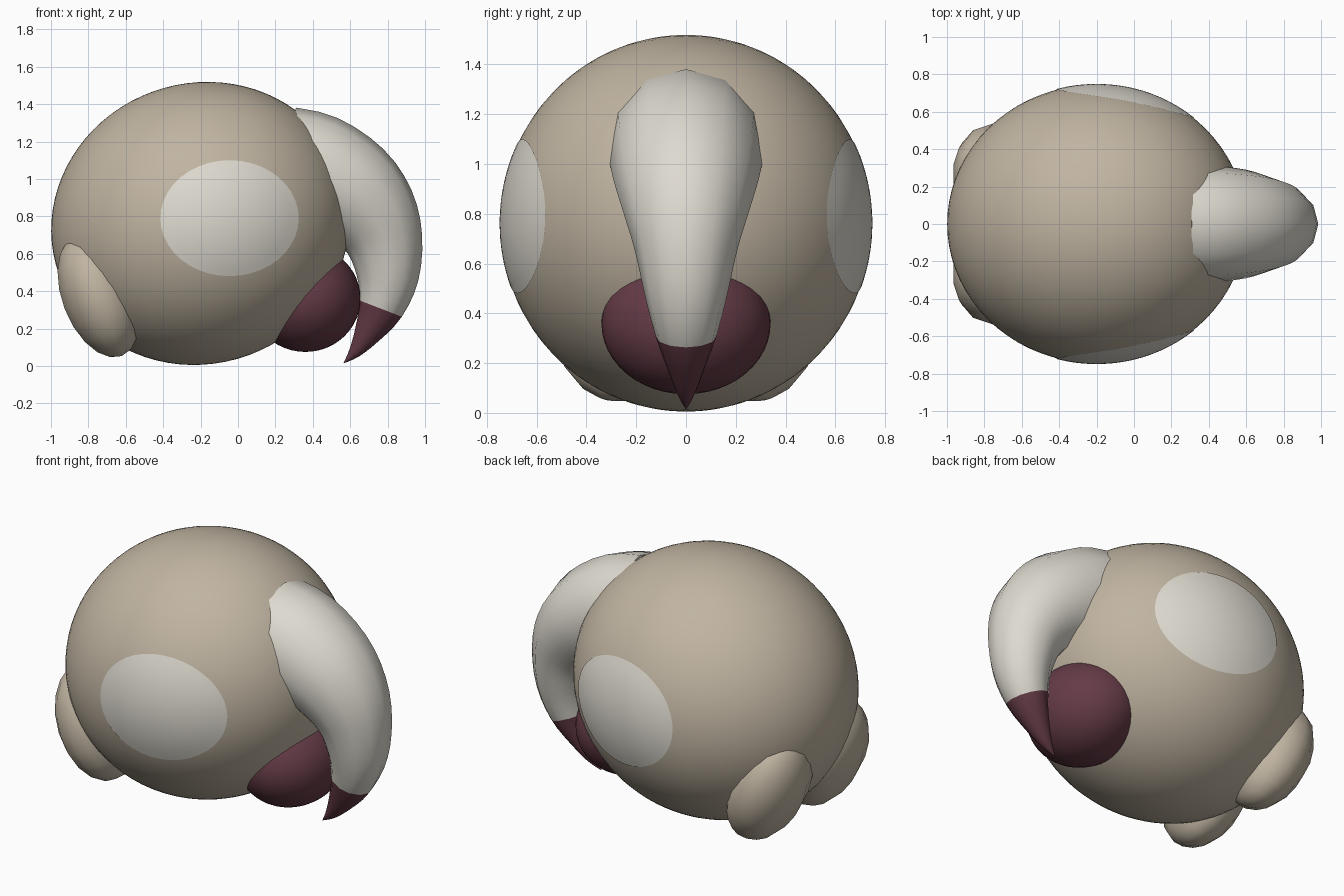
import bpy, bmesh, math
from mathutils import Vector, Matrix

cube = bpy.data.objects.get("Cube")
if cube:
    bpy.data.objects.remove(cube, do_unlink=True)


def material(name, color):
    m = bpy.data.materials.new(name)
    m.use_nodes = True
    m.diffuse_color = (*color, 1)
    bsdf = next(n for n in m.node_tree.nodes if n.type == "BSDF_PRINCIPLED")
    bsdf.inputs["Base Color"].default_value = (*color, 1)
    bsdf.inputs["Roughness"].default_value = 0.8
    return m


TAN = material("warm tan", (0.53, 0.46, 0.36))
CREAM = material("pale cream", (0.73, 0.70, 0.63))
MAROON = material("dark maroon", (0.13, 0.044, 0.062))


def finish(bm, name, mats):
    bmesh.ops.recalc_face_normals(bm, faces=bm.faces)
    mesh = bpy.data.meshes.new(name)
    bm.to_mesh(mesh)
    bm.free()
    for m in mats:
        mesh.materials.append(m)
    for p in mesh.polygons:
        p.use_smooth = True
    obj = bpy.data.objects.new(name, mesh)
    bpy.context.collection.objects.link(obj)
    return obj


def ellipsoid(name, center, radii, tilt, mat, segments, rings):
    """Ellipsoid whose long axis is tilted up in the xz plane by tilt degrees."""
    bm = bmesh.new()
    bmesh.ops.create_uvsphere(bm, u_segments=segments, v_segments=rings, radius=1)
    bm.transform(Matrix.Translation(center)
                 @ Matrix.Rotation(math.radians(-tilt), 4, "Y")
                 @ Matrix.Diagonal((*radii, 1)))
    return finish(bm, name, [mat])


# Body
BODY_C = Vector((-0.2, 0, 0.762))
BODY_R = Vector((0.805, 0.745, 0.75))
BODY_TILT = 20
ellipsoid("body", BODY_C, BODY_R, BODY_TILT, TAN, 72, 40)


def body_depth(x, z):
    """Half depth of the body at a point of the xz plane."""
    t = math.radians(BODY_TILT)
    dx, dz = x - BODY_C.x, z - BODY_C.z
    u = (dx * math.cos(t) + dz * math.sin(t)) / BODY_R.x
    w = (dz * math.cos(t) - dx * math.sin(t)) / BODY_R.z
    return BODY_R.y * math.sqrt(max(0, 1 - u * u - w * w))


# Pale oval spots lying on both flanks
def spot(name, side, sides=40, steps=8):
    bm = bmesh.new()

    def point(r, a):
        x = -0.045 + 0.37 * r * math.cos(a)
        z = 0.79 + 0.31 * r * math.sin(a)
        return bm.verts.new((x, side * (body_depth(x, z) + 0.004), z))

    middle = point(0, 0)
    rows = [[point(k / steps, math.tau * i / sides) for i in range(sides)]
            for k in range(1, steps + 1)]
    for i in range(sides):
        j = (i + 1) % sides
        bm.faces.new((middle, rows[0][i], rows[0][j]))
        for a, b in zip(rows, rows[1:]):
            bm.faces.new((a[i], b[i], b[j], a[j]))
    obj = finish(bm, name, [CREAM])
    # keep the open patch facing outwards
    if obj.data.polygons[0].normal.y * side < 0:
        obj.data.flip_normals()


spot("front_spot", -1)
spot("back_spot", 1)

# Pair of rounded feet low on the blunt end
for label, side in (("front", -1), ("back", 1)):
    ellipsoid(label + "_foot", (-0.745, side * 0.27, 0.375), (0.2, 0.27, 0.345),
              21, TAN, 14, 10)

# Dark ball under the horn
ellipsoid("dark_ball", (0.36, 0, 0.36), (0.295, 0.34, 0.285), 0, MAROON, 40, 24)

# Curved horn: sections of (x, z, radius), the last few form the dark tip
SECTIONS = [Vector(s) for s in (
    (0.26, 1.07, 0.315), (0.42, 1.035, 0.312), (0.60, 0.93, 0.29),
    (0.72, 0.80, 0.25), (0.785, 0.65, 0.205), (0.80, 0.47, 0.165),
    (0.762, 0.307, 0.122), (0.69, 0.17, 0.072), (0.625, 0.075, 0.034),
    (0.565, 0.015, 0.001))]
TIP_START = 6
STEPS = 3


def smooth_path(pts, steps):
    """Catmull-Rom interpolation through the sections."""
    out = []
    for i in range(len(pts) - 1):
        a, b, c = pts[max(i - 1, 0)], pts[i], pts[i + 1]
        d = pts[min(i + 2, len(pts) - 1)]
        for k in range(steps):
            t = k / steps
            out.append((2 * b + (c - a) * t + (2 * a - 5 * b + 4 * c - d) * t ** 2
                        + (3 * b - a - 3 * c + d) * t ** 3) / 2)
    return out + [pts[-1]]


def horn(sides=12):
    bm = bmesh.new()
    path = smooth_path(SECTIONS, STEPS)
    rings = []
    for i, p in enumerate(path):
        step = path[min(i + 1, len(path) - 1)] - path[max(i - 1, 0)]
        tangent = Vector((step.x, 0, step.y)).normalized()
        out = Vector((-tangent.z, 0, tangent.x))
        ring = []
        for k in range(sides):
            a = math.tau * k / sides
            offset = out * math.cos(a) + Vector((0, math.sin(a), 0))
            ring.append(bm.verts.new(Vector((p.x, 0, p.y)) + offset * p.z))
        rings.append(ring)
    for n, (a, b) in enumerate(zip(rings, rings[1:])):
        for i in range(sides):
            j = (i + 1) % sides
            face = bm.faces.new((a[i], a[j], b[j], b[i]))
            face.material_index = int(n >= TIP_START * STEPS)
    bm.faces.new(rings[0])
    bm.faces.new(rings[-1]).material_index = 1
    obj = finish(bm, "horn", [CREAM, MAROON])
    # flat root cap with a crisp rim
    bpy.context.view_layer.objects.active = obj
    obj.select_set(True)
    bpy.ops.object.shade_smooth_by_angle(angle=math.radians(50))


horn()
